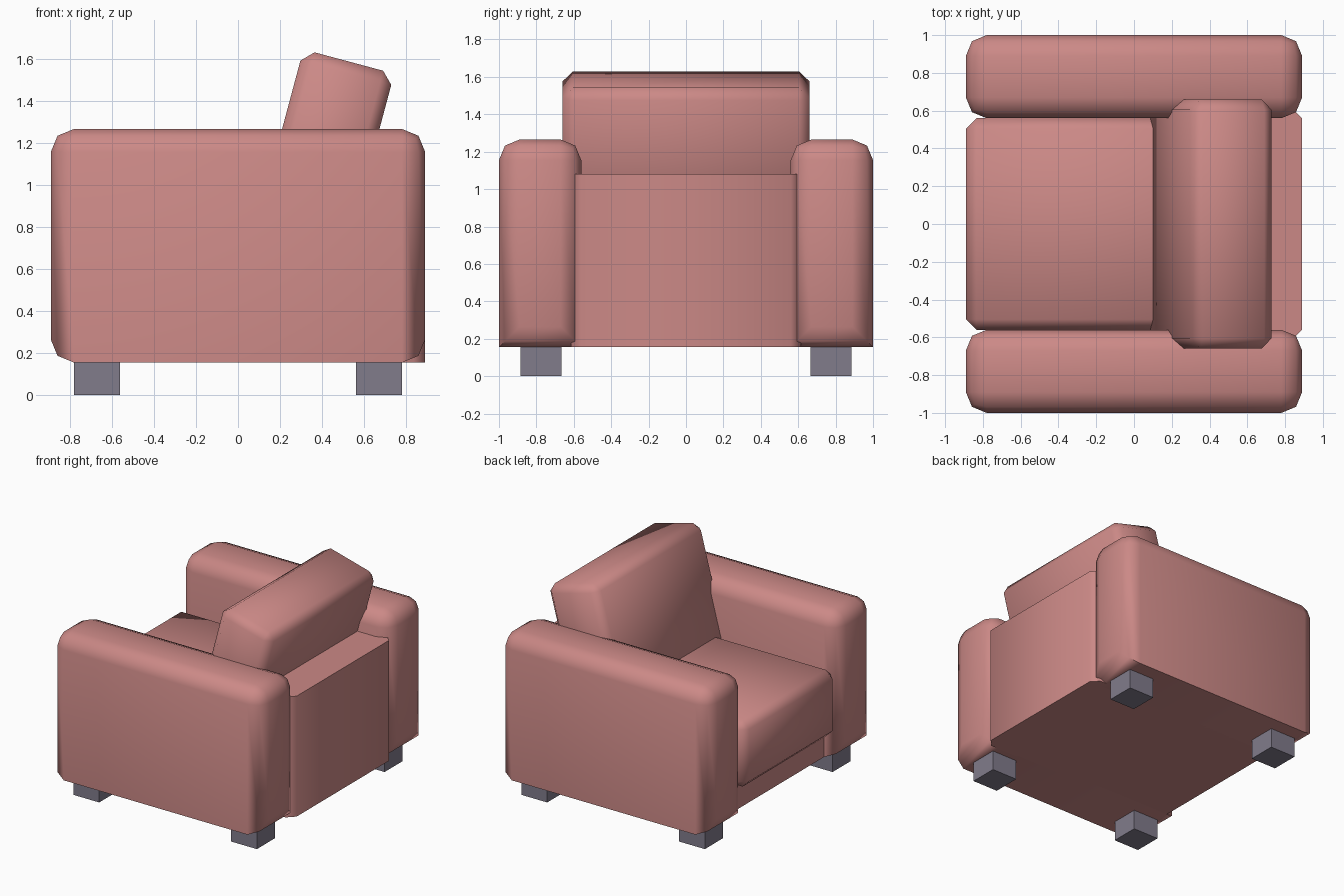
import bpy, bmesh, math
from mathutils import Vector

if "Cube" in bpy.data.objects:
    bpy.data.objects.remove(bpy.data.objects["Cube"], do_unlink=True)


def make_material(name, color):
    mat = bpy.data.materials.new(name)
    mat.use_nodes = True
    mat.diffuse_color = (*color, 1)
    mat.node_tree.nodes["Principled BSDF"].inputs["Base Color"].default_value = (*color, 1)
    return mat


fabric = make_material("rose fabric", (0.60, 0.25, 0.24))
leg_grey = make_material("grey legs", (0.22, 0.20, 0.26))


def soft_box(name, low, high, mat, bevel=0, segments=1, pick=None, tilt=0):
    """Box between two corners; bevels the edges that pick accepts, then tilts about y."""
    low, high = Vector(low), Vector(high)
    center, size = (low + high) / 2, high - low
    bm = bmesh.new()
    bmesh.ops.create_cube(bm, size=1)
    for v in bm.verts:
        v.co = Vector(a * b for a, b in zip(v.co, size))
    if bevel:
        edges = [e for e in bm.edges if pick is None or
                 pick((e.verts[0].co + e.verts[1].co) / 2,
                      (e.verts[0].co - e.verts[1].co).normalized())]
        bmesh.ops.bevel(bm, geom=edges, offset=bevel, segments=segments,
                        profile=0.5, affect='EDGES', clamp_overlap=True)
    mesh = bpy.data.meshes.new(name)
    bm.to_mesh(mesh)
    bm.free()
    mesh.materials.append(mat)
    obj = bpy.data.objects.new(name, mesh)
    bpy.context.collection.objects.link(obj)
    obj.location = center
    if tilt:
        obj.rotation_euler.y = tilt
        c, s = math.cos(tilt), math.sin(tilt)
        obj.location = (c * center.x + s * center.z, center.y, c * center.z - s * center.x)
    bpy.ops.object.select_all(action='DESELECT')
    obj.select_set(True)
    bpy.context.view_layer.objects.active = obj
    bpy.ops.object.shade_smooth_by_angle(angle=math.radians(50))
    return obj


# Arms: rounded everywhere but the long bottom edges
def arm_edges(mid, direction):
    return not (abs(direction.x) > 0.9 and mid.z < 0)


for side, y0, y1 in (("left", 0.56, 1.0), ("right", -1.0, -0.56)):
    soft_box(side + "_arm", (-0.89, y0, 0.155), (0.89, y1, 1.265), fabric, 0.11, 2, arm_edges)

# Seat base and back panel
soft_box("seat_base", (-0.78, -0.6, 0.155), (0.7, 0.6, 0.40), fabric)
soft_box("back_panel", (0.6, -0.615, 0.155), (0.89, 0.615, 1.08), fabric, 0.055, 1,
         lambda mid, direction: abs(direction.z) > 0.9 and mid.x > 0)

# Cushions
soft_box("seat_cushion", (-0.89, -0.56, 0.35), (0.65, 0.56, 0.86), fabric, 0.055)
soft_box("back_cushion", (-0.125, -0.66, 0.75), (0.322, 0.66, 1.668), fabric, 0.055,
         tilt=math.radians(15))

# Legs
for x, end in ((-0.67, "front"), (0.67, "back")):
    for y, side in ((0.775, "left"), (-0.775, "right")):
        soft_box(f"{end}_{side}_leg", (x - 0.11, y - 0.11, 0), (x + 0.11, y + 0.11, 0.16), leg_grey)
